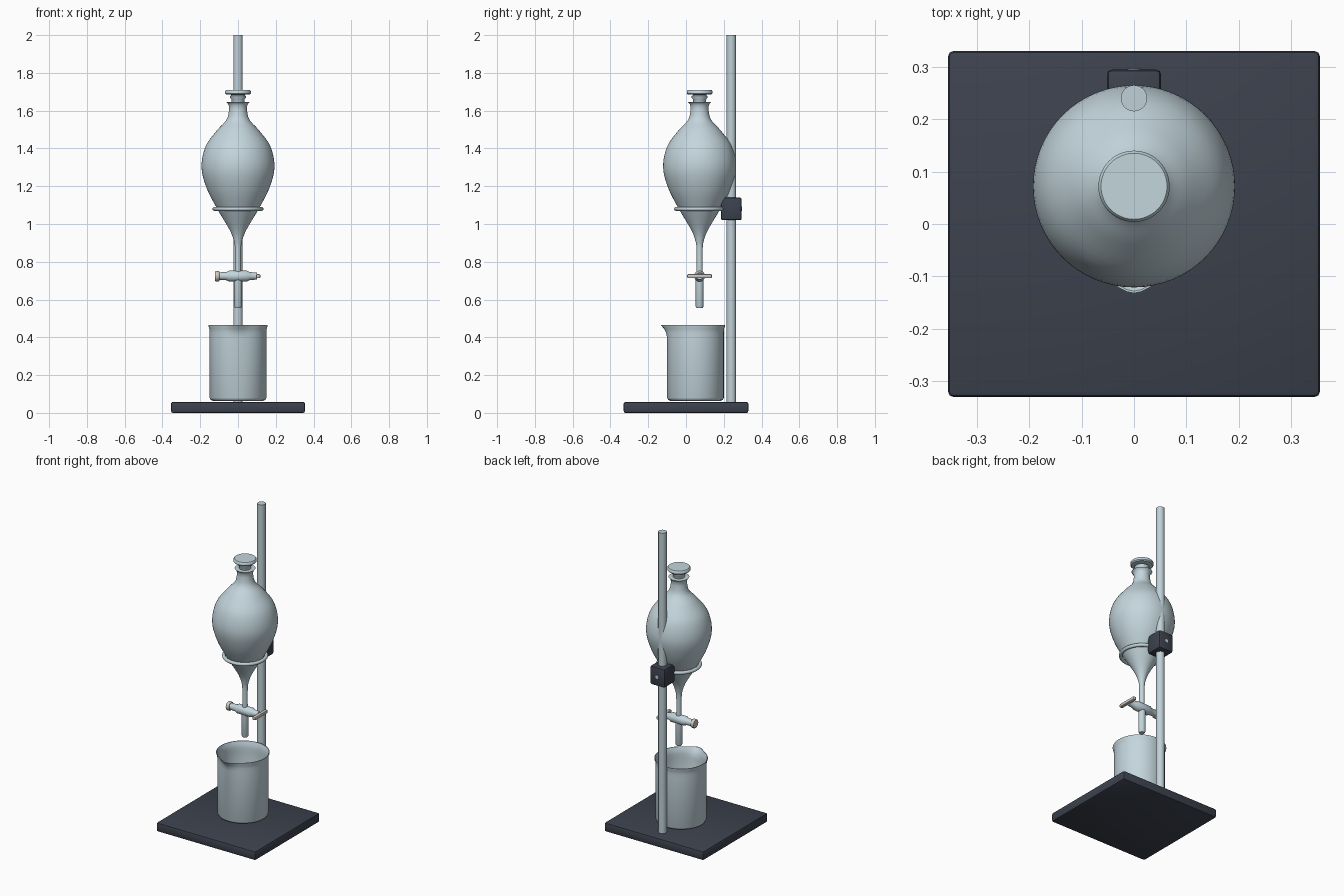
import bpy, bmesh, math
from mathutils import Matrix, Vector

cube = bpy.data.objects.get("Cube")
if cube:
    bpy.data.objects.remove(cube, do_unlink=True)


def material(name, rgb):
    m = bpy.data.materials.new(name)
    m.use_nodes = True
    m.diffuse_color = (*rgb, 1)
    m.node_tree.nodes["Principled BSDF"].inputs["Base Color"].default_value = (*rgb, 1)
    return m


GLASS = material("pale blue glass", (0.55, 0.67, 0.72))
STEEL = material("steel", (0.53, 0.64, 0.69))
DARK = material("dark slate paint", (0.045, 0.054, 0.075))
PLASTIC = material("beige plastic", (0.62, 0.58, 0.53))

AXIS_X = Matrix.Rotation(math.pi / 2, 4, "Y")
AXIS_Y = Matrix.Rotation(-math.pi / 2, 4, "X")


def finish(name, bm, mat, smooth=True):
    bmesh.ops.recalc_face_normals(bm, faces=bm.faces)
    mesh = bpy.data.meshes.new(name)
    bm.to_mesh(mesh)
    bm.free()
    obj = bpy.data.objects.new(name, mesh)
    bpy.context.collection.objects.link(obj)
    mesh.materials.append(mat)
    if smooth:
        bpy.ops.object.select_all(action="DESELECT")
        obj.select_set(True)
        bpy.context.view_layer.objects.active = obj
        bpy.ops.object.shade_smooth_by_angle(angle=math.radians(40))
    return obj


def lathe(name, profile, origin, mat, turn=None, sides=48, shape=None):
    """Spin (radius, height) points about z, then turn and place the result."""
    bm = bmesh.new()
    verts = [bm.verts.new((r, 0, z)) for r, z in profile]
    edges = [bm.edges.new(pair) for pair in zip(verts, verts[1:])]
    bmesh.ops.spin(bm, geom=verts + edges, cent=(0, 0, 0), axis=(0, 0, 1),
                   angle=math.tau, steps=sides, use_merge=True)
    bmesh.ops.remove_doubles(bm, verts=bm.verts, dist=0.0001)
    if shape:
        for v in bm.verts:
            shape(v.co)
    bm.transform(Matrix.Translation(origin) @ (turn or Matrix()))
    return finish(name, bm, mat)


def rod(name, radius, start, length, mat, turn=None, sides=32):
    return lathe(name, [(0, 0), (radius, 0), (radius, length), (0, length)],
                 start, mat, turn, sides)


def box(name, size, center, mat, bevel):
    bm = bmesh.new()
    bmesh.ops.create_cube(bm, size=1)
    bm.transform(Matrix.Translation(center) @ Matrix.Diagonal((*size, 1)))
    bmesh.ops.bevel(bm, geom=list(bm.edges), offset=bevel, segments=2,
                    profile=0.5, affect="EDGES")
    return finish(name, bm, mat)


def smooth_profile(points, steps=5):
    """Catmull-Rom curve through the given points."""
    pts = [Vector(p) for p in points]
    pts = [pts[0]] + pts + [pts[-1]]
    out = []
    for a, b, c, d in zip(pts, pts[1:], pts[2:], pts[3:]):
        for i in range(steps):
            t = i / steps
            out.append(0.5 * (2 * b + (c - a) * t + (2 * a - 5 * b + 4 * c - d) * t * t
                              + (3 * b - a - 3 * c + d) * t ** 3))
    return [tuple(p) for p in out + [pts[-1]]]


FY = 0.072      # funnel axis
ROD_Y = 0.24    # stand axis
VALVE_Z = 0.724

# Stand
box("base_plate", (0.71, 0.66, 0.058), (0, 0, 0.029), DARK, 0.01)
rod("stand_rod", 0.025, (0, ROD_Y, 0.05), 1.95, STEEL)
box("clamp_block", (0.104, 0.11, 0.12), (0, ROD_Y, 1.08), DARK, 0.01)
rod("ring_arm", 0.012, (0, FY + 0.125, 1.08), 0.1, STEEL, AXIS_Y)

# Support ring
ring = [(0.124 + 0.011 * math.cos(i * math.tau / 12), 0.011 * math.sin(i * math.tau / 12))
        for i in range(13)]
lathe("support_ring", ring, (0, FY, 1.08), STEEL, sides=64)

# Funnel bulb, neck and lip
bulb = smooth_profile([(0.016, 0.74), (0.016, 0.86), (0.022, 0.91), (0.045, 0.97),
                       (0.11, 1.08), (0.166, 1.19), (0.193, 1.3), (0.172, 1.41),
                       (0.112, 1.495), (0.062, 1.55), (0.048, 1.6), (0.05, 1.63),
                       (0.061, 1.645)])
lathe("funnel_body", [(0, 0.74)] + bulb + [(0.05, 1.647), (0, 1.642)],
      (0, FY, 0), GLASS, sides=64)
lathe("funnel_stem", [(0, 0.555), (0.016, 0.555), (0.021, 0.565), (0.021, 0.74), (0, 0.74)],
      (0, FY, 0), GLASS)

# Stopper
lathe("stopper", [(0, 1.63), (0.033, 1.63), (0.035, 1.66), (0.043, 1.67), (0.043, 1.677),
                  (0.032, 1.684), (0.062, 1.686), (0.068, 1.692), (0.068, 1.704),
                  (0.063, 1.71), (0, 1.71)], (0, FY, 0), GLASS)

# Stopcock
lathe("stopcock_barrel", [(0, -0.1), (0.02, -0.1), (0.022, -0.06), (0.029, -0.048),
                          (0.029, 0.048), (0.022, 0.06), (0.018, 0.1), (0, 0.1)],
      (0, FY, VALVE_Z), GLASS, AXIS_X)
lathe("stopcock_nut", [(0, 0), (0.025, 0), (0.028, 0.004), (0.028, 0.018), (0.025, 0.022),
                       (0, 0.022)], (-0.121, FY, VALVE_Z), PLASTIC, AXIS_X, 16)
box("stopcock_handle", (0.024, 0.132, 0.022), (0.107, FY, VALVE_Z), PLASTIC, 0.007)

# Beaker with a pouring lip at the front
RIM = 0.465


def pouring_lip(co):
    lift = max(0, (co.z - 0.4) / (RIM - 0.4))
    away = math.atan2(co.x, -co.y)
    if lift > 0:
        co.y -= 0.025 * lift ** 1.5 * math.exp(-(away / 0.3) ** 2)


lathe("beaker", [(0, 0.064), (0.135, 0.064), (0.145, 0.069), (0.15, 0.08), (0.15, 0.40),
                 (0.15, 0.425), (0.151, 0.445), (0.157, 0.46), (0.157, RIM), (0.153, RIM),
                 (0.145, 0.445), (0.143, 0.425), (0.143, 0.40), (0.143, 0.085),
                 (0.135, 0.075), (0, 0.075)],
      (0, 0.05, 0), GLASS, sides=72, shape=pouring_lip)
